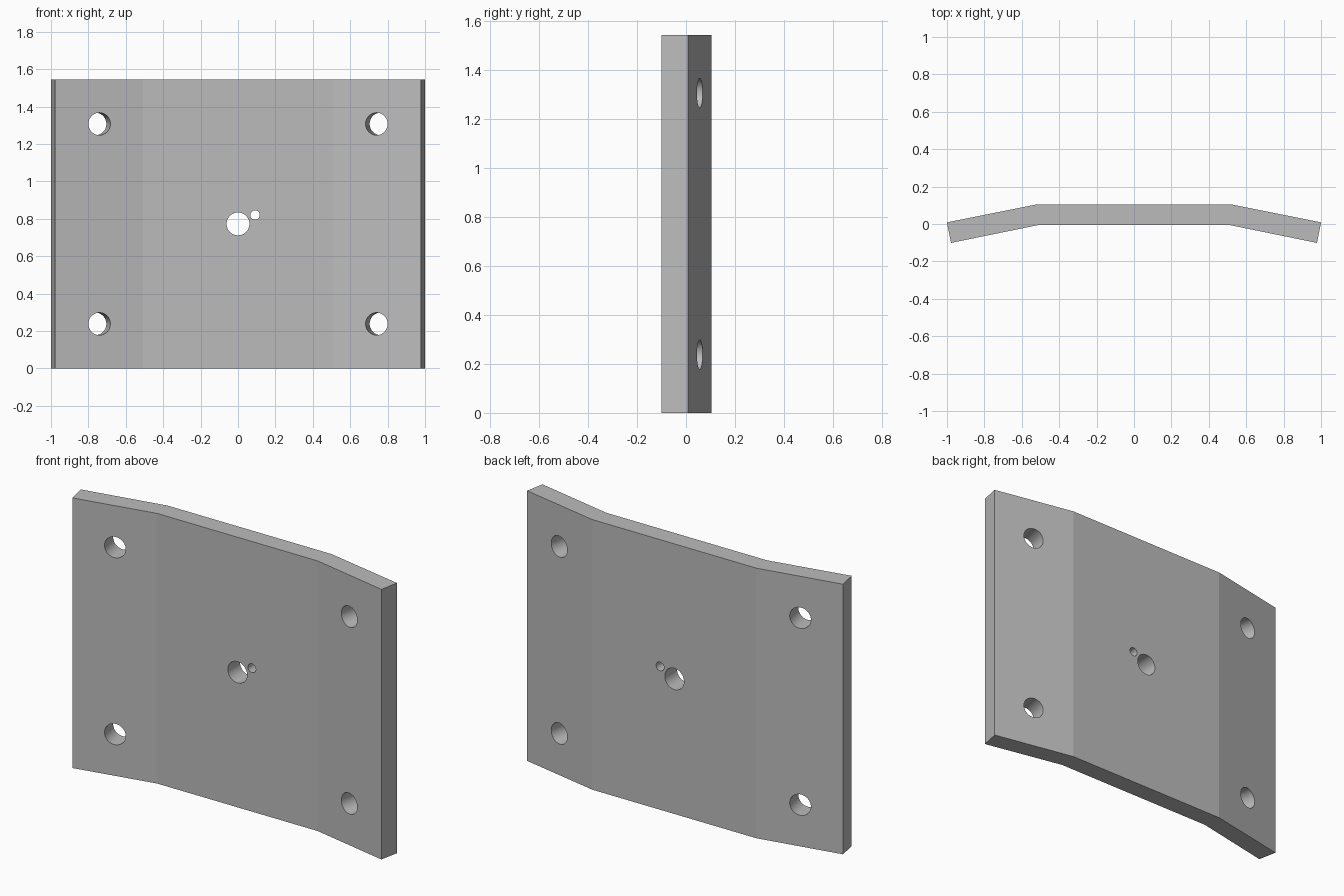
import bpy
import bmesh
import math
from mathutils import Matrix, Vector

cube = bpy.data.objects.get("Cube")
if cube:
    bpy.data.objects.remove(cube, do_unlink=True)

HEIGHT = 1.545
BEND = math.radians(11.3)   # wing angle
THICK = 0.11

steel = bpy.data.materials.new("plain_grey")
steel.use_nodes = True
colour = (0.5, 0.5, 0.5, 1)
steel.diffuse_color = colour
steel.node_tree.nodes["Principled BSDF"].inputs["Base Color"].default_value = colour


def make_object(name, bm):
    mesh = bpy.data.meshes.new(name)
    bmesh.ops.recalc_face_normals(bm, faces=bm.faces)
    bm.to_mesh(mesh)
    bm.free()
    mesh.materials.append(steel)
    obj = bpy.data.objects.new(name, mesh)
    bpy.context.collection.objects.link(obj)
    return obj


# Bent plate: half profile mirrored in x, extruded upward
back = [(0.519, 0.105), (1.0, 0.009)]
front = [(0.978, -0.101), (0.508, -0.005)]
half = back + front
profile = half + [(-x, y) for x, y in reversed(half)]
bm = bmesh.new()
base = bm.faces.new([bm.verts.new((x, y, 0)) for x, y in profile])
extruded = bmesh.ops.extrude_face_region(bm, geom=[base])["geom"]
bmesh.ops.translate(bm, vec=(0, 0, HEIGHT),
                    verts=[v for v in extruded if isinstance(v, bmesh.types.BMVert)])
plate = make_object("bent_plate", bm)


# Drill holes square to the local plate face
def drill(bm, x, y, z, radius, turn=0.0):
    matrix = (Matrix.Translation(Vector((x, y, z)))
              @ Matrix.Rotation(turn, 4, 'Z')
              @ Matrix.Rotation(math.pi / 2, 4, 'X'))
    bmesh.ops.create_cone(bm, cap_ends=True, segments=48, radius1=radius,
                          radius2=radius, depth=THICK * 2, matrix=matrix)


bm = bmesh.new()
for side in (-1, 1):
    for z in (0.238, 1.307):
        drill(bm, side * 0.752, 0.003, z, 0.06, -side * BEND)
drill(bm, 0, 0.05, HEIGHT / 2, 0.061)       # centre hole
drill(bm, 0.091, 0.05, 0.82, 0.025)         # small locating hole
cutter = make_object("hole_cutter", bm)
cutter.hide_render = True
cutter.hide_viewport = True

cut = plate.modifiers.new("holes", 'BOOLEAN')
cut.operation = 'DIFFERENCE'
cut.solver = 'EXACT'
cut.object = cutter

# Apply the cut, then shade the hole walls smooth and keep the bends crisp
bpy.context.view_layer.update()
evaluated = plate.evaluated_get(bpy.context.evaluated_depsgraph_get())
drilled = bpy.data.meshes.new_from_object(evaluated)
plate.modifiers.clear()
plate.data = drilled
bpy.data.objects.remove(cutter, do_unlink=True)

bpy.ops.object.select_all(action='DESELECT')
plate.select_set(True)
bpy.context.view_layer.objects.active = plate
bpy.ops.object.shade_smooth_by_angle(angle=math.radians(9))
